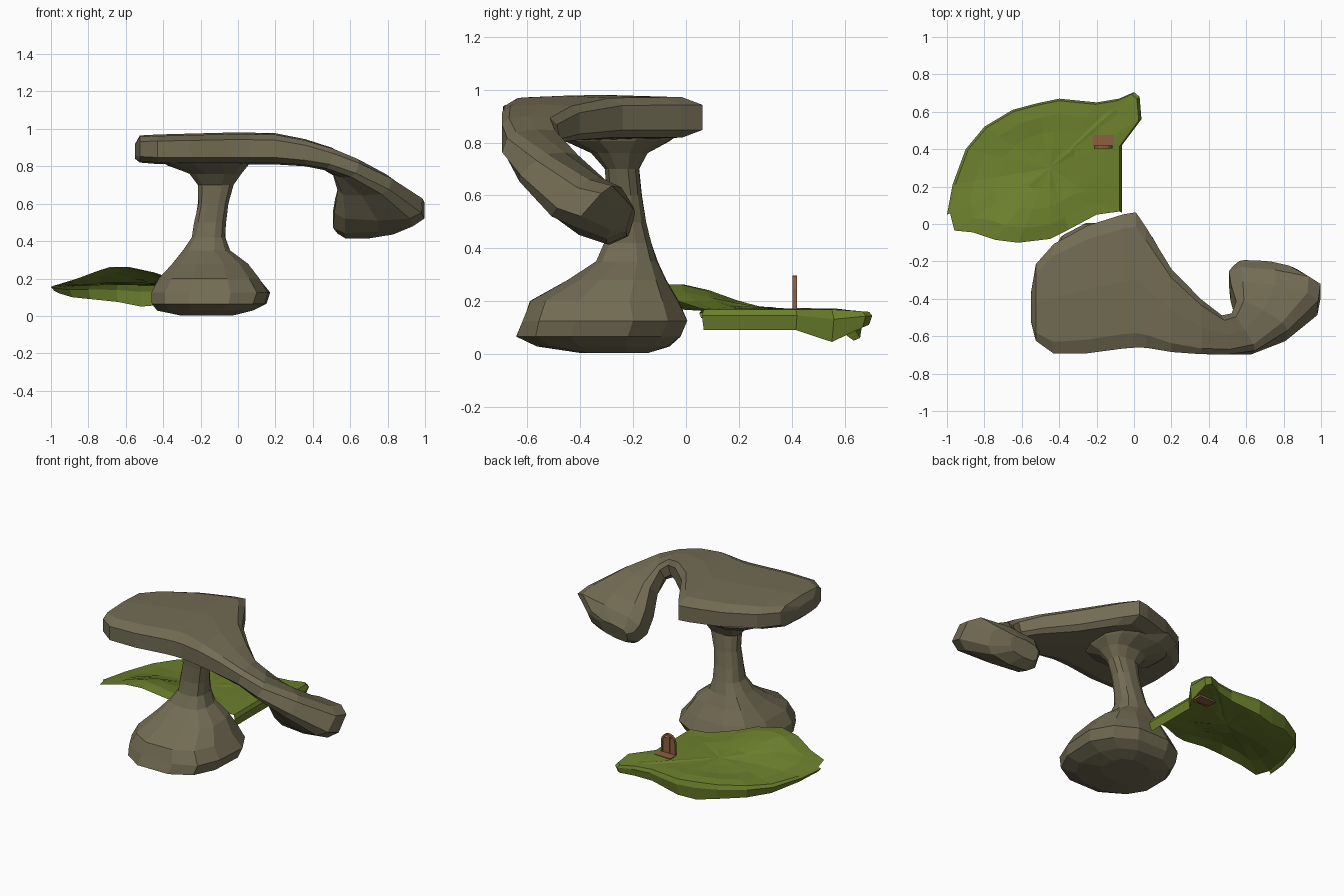
import bpy, bmesh, math, random
from mathutils import Vector

if "Cube" in bpy.data.objects:
    bpy.data.objects.remove(bpy.data.objects["Cube"])
random.seed(4)


def material(name, rgb):
    m = bpy.data.materials.new(name)
    m.diffuse_color = (*rgb, 1)
    m.use_nodes = True
    m.node_tree.nodes["Principled BSDF"].inputs["Base Color"].default_value = m.diffuse_color
    return m


ROCK = material("rock", (0.17, 0.15, 0.088))
GRASS = material("grass", (0.15, 0.215, 0.026))
WOOD = material("wood", (0.26, 0.115, 0.05))
DARK = material("dark_wood", (0.11, 0.045, 0.025))


def finish(name, bm, mat):
    bmesh.ops.recalc_face_normals(bm, faces=bm.faces[:])
    me = bpy.data.meshes.new(name)
    bm.to_mesh(me)
    bm.free()
    me.materials.append(mat)
    ob = bpy.data.objects.new(name, me)
    bpy.context.collection.objects.link(ob)
    return ob


def loft(name, rings, mat):
    """Skin a list of equal point rings and close both ends."""
    bm = bmesh.new()
    loops = [[bm.verts.new(p) for p in r] for r in rings]
    n = len(loops[0])
    for a, b in zip(loops, loops[1:]):
        for i in range(n):
            bm.faces.new((a[i], a[(i + 1) % n], b[(i + 1) % n], b[i]))
    bm.faces.new(loops[0])
    bm.faces.new(loops[-1])
    return finish(name, bm, mat)


def section(c, u, v, n=10, power=0.7, jitter=0.0):
    """Squared-off oval ring spanned by the half axes u and v."""
    pts = []
    for i in range(n):
        a = 2 * math.pi * (i + 0.5) / n
        x, y = math.cos(a), math.sin(a)
        x = math.copysign(abs(x) ** power, x)
        y = math.copysign(abs(y) ** power, y)
        k = 1 + random.uniform(-jitter, jitter)
        pts.append(Vector(c) + (Vector(u) * x + Vector(v) * y) * k)
    return pts


# Boulder foot, neck and flare: z, x min, x max, y min, y max
stem = [(0.003, -.31, -.02, -.40, -.14), (.028, -.435, .08, -.57, -.06),
        (.065, -.47, .155, -.645, -.015), (.125, -.47, .175, -.63, .008),
        (.20, -.425, .125, -.60, -.02), (.28, -.36, .06, -.45, -.07),
        (.35, -.295, -.04, -.345, -.105), (.42, -.25, -.065, -.31, -.13),
        (.50, -.235, -.06, -.30, -.15), (.60, -.215, -.05, -.30, -.165),
        (.70, -.215, -.02, -.31, -.175), (.76, -.26, .02, -.36, -.14),
        (.805, -.38, .06, -.46, -.06), (.85, -.44, .08, -.54, .0)]
rings = []
for z, x0, x1, y0, y1 in stem:
    rings.append(section(((x0 + x1) / 2, (y0 + y1) / 2, z),
                         ((x1 - x0) / 2, 0, 0), (0, (y1 - y0) / 2, 0),
                         n=12, power=0.8, jitter=0.025))
loft("rock_foot_and_neck", rings, ROCK)

# Slab: x, y min, y max, z min, z max
slab = [(-.55, -.53, -.36, .84, .92), (-.525, -.63, -.21, .82, .965),
        (-.43, -.70, -.10, .812, .97), (-.25, -.70, 0, .81, .975),
        (-.06, -.675, .06, .81, .98), (.01, -.67, .072, .81, .98),
        (.065, -.67, -.01, .81, .98), (.20, -.69, -.235, .81, .977),
        (.36, -.70, -.40, .80, .945)]
rings = []
for x, y0, y1, z0, z1 in slab:
    rings.append(section((x, (y0 + y1) / 2, (z0 + z1) / 2),
                         (0, (y0 - y1) / 2, 0), (0, 0, (z1 - z0) / 2), power=0.5))
# Arm and hanging club: outer edge, inner edge, half thickness vector
arm = [((.50, -.70, .84), (.46, -.485, .84), (.02, 0, .06)),
       ((.64, -.69, .79), (.51, -.485, .80), (.02, .02, .055)),
       ((.82, -.60, .705), (.535, -.44, .70), (.015, .06, .06)),
       ((.99, -.45, .59), (.51, -.365, .59), (.005, .08, .08)),
       ((1.005, -.36, .565), (.50, -.29, .515), (0, .08, .09)),
       ((.88, -.265, .51), (.525, -.245, .48), (0, .045, .08)),
       ((.76, -.215, .51), (.56, -.205, .485), (0, .015, .05))]
for o, i, v in arm:
    o, i = Vector(o), Vector(i)
    rings.append(section((o + i) / 2, (o - i) / 2, v, power=0.62))
loft("rock_slab_and_arm", rings, ROCK)

# Grass sheet: outline x, y, skirt bottom z (0 where the front is open)
edge = [(-1, .05, .135), (-.97, .21, .12), (-.90, .40, .10), (-.80, .52, .09),
        (-.65, .61, .075), (-.52, .645, .05), (-.40, .67, .06), (-.20, .65, .09),
        (-.08, .67, .10), (0, .705, .11), (.03, .68, .10), (.04, .56, .045),
        (-.065, .42, .09), (-.065, .24, .09), (-.065, .06, .09), (-.20, .05, 0),
        (-.35, -.03, 0), (-.45, -.08, 0), (-.62, -.10, 0), (-.74, -.085, 0),
        (-.86, -.045, 0), (-.96, -.035, 0)]


def ground(x, y):
    return (.168 + .10 * math.exp(-((x + .62) / .25) ** 2 - ((y + .04) / .22) ** 2)
            - .015 * max(0, min(1, (-.75 - x) / .2)) - .08 * max(0, y - .58))


bm = bmesh.new()
centre = Vector((-.45, .30))
loops = []
for k in (1, .8, .55, .28):
    loop = []
    for x, y, low in edge:
        # pull the skirted rim in slightly so that the skirt flares
        s = k * (.97 if low else 1)
        p = centre + (Vector((x, y)) - centre) * s
        bump = random.uniform(-.004, .004) if k < 1 else 0
        loop.append(bm.verts.new((p.x, p.y, ground(p.x, p.y) + bump)))
    loops.append(loop)
n = len(edge)
for a, b in zip(loops, loops[1:]):
    for i in range(n):
        bm.faces.new((a[i], a[(i + 1) % n], b[(i + 1) % n], b[i]))
mid = bm.verts.new((*centre, ground(*centre)))
for i in range(n):
    bm.faces.new((loops[-1][i], loops[-1][(i + 1) % n], mid))
# Skirt: a flared shoulder and a lower rim
upper, lower = [], []
for i, (x, y, low) in enumerate(edge):
    if low:
        z = loops[0][i].co.z
        upper.append(bm.verts.new((x, y, z * .7 + low * .3)))
        q = centre + (Vector((x, y)) - centre) * .97
        lower.append(bm.verts.new((q.x, q.y, low)))
for i in range(len(lower) - 1):
    bm.faces.new((loops[0][i], loops[0][i + 1], upper[i + 1], upper[i]))
    bm.faces.new((upper[i], upper[i + 1], lower[i + 1], lower[i]))
finish("grass_sheet", bm, GRASS)


def box(name, x0, x1, y0, y1, z0, z1, mat):
    bm = bmesh.new()
    bmesh.ops.create_cube(bm, size=1)
    for v in bm.verts:
        v.co = ((x0 + x1) / 2 + v.co.x * (x1 - x0), (y0 + y1) / 2 + v.co.y * (y1 - y0),
                (z0 + z1) / 2 + v.co.z * (z1 - z0))
    return finish(name, bm, mat)


# Little arched door: frame, planks and a step
DX, Z0, ZS = -.165, .155, .245


def arch(r, rise):
    pts = [(DX + r, Z0), (DX + r, ZS)]
    pts += [(DX + r * math.cos(a * math.pi / 6), ZS + rise * math.sin(a * math.pi / 6))
            for a in range(1, 6)]
    return pts + [(DX - r, ZS), (DX - r, Z0)]


bm = bmesh.new()
loops = [[bm.verts.new((x, y, z)) for x, z in arch(r, h)]
         for r, h, y in ((.05, .051, .404), (.05, .051, .421),
                         (.037, .039, .421), (.037, .039, .404))]
for j in range(4):
    a, b = loops[j], loops[(j + 1) % 4]
    for i in range(len(a) - 1):
        bm.faces.new((a[i], a[i + 1], b[i + 1], b[i]))
finish("door_frame", bm, WOOD)
for i, top in enumerate((.268, .282, .268)):
    x = DX + (i - 1) * .0245
    box(f"door_plank_{i + 1}", x - .0115, x + .0115, .407, .418, Z0, top, WOOD)
box("door_back", DX - .036, DX + .036, .410, .415, Z0, .268, DARK)
box("door_step", -.222, -.108, .418, .475, .158, .173, WOOD)
